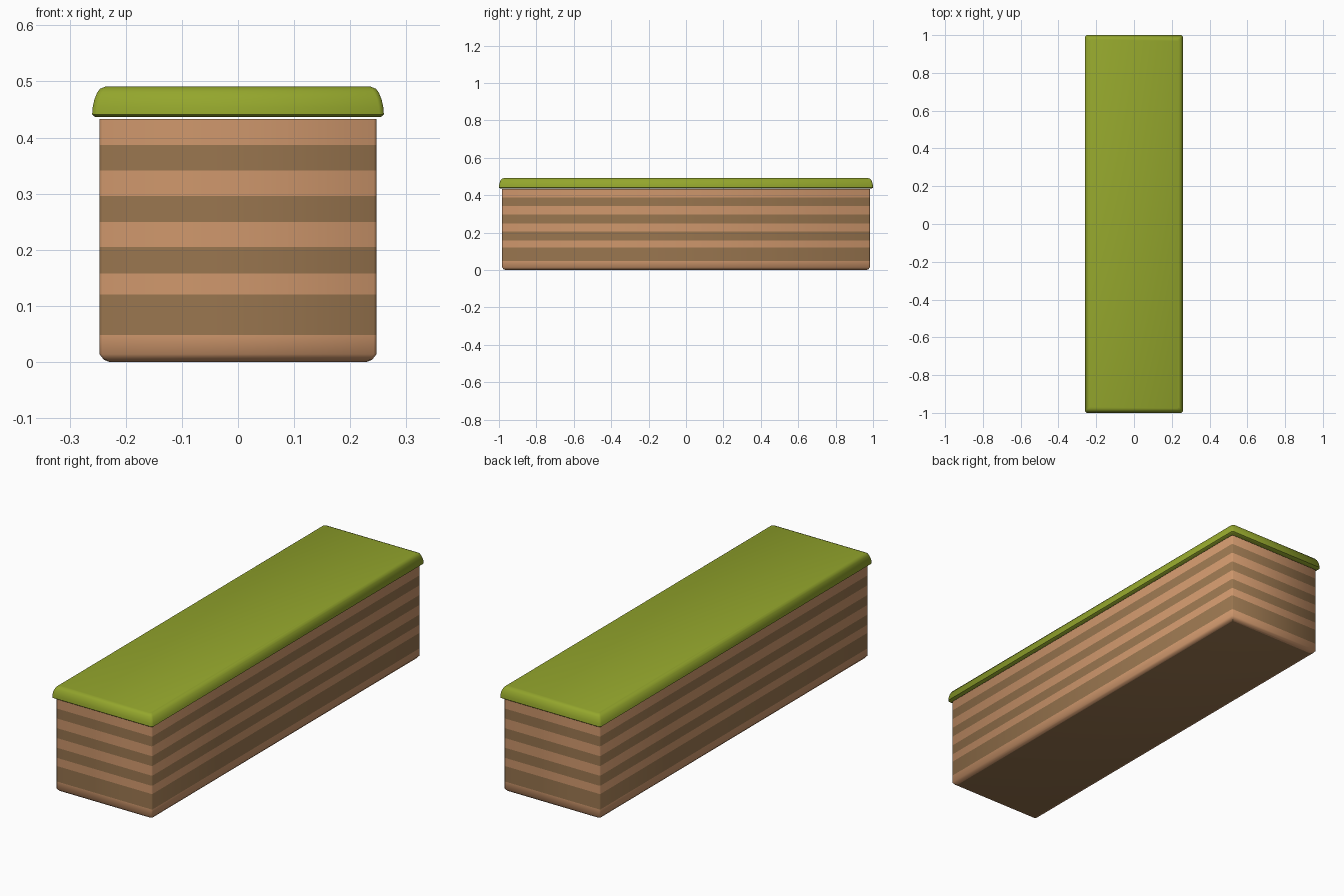
import bpy
import bmesh
import math

cube = bpy.data.objects.get("Cube")
if cube:
    bpy.data.objects.remove(cube, do_unlink=True)


def material(name, rgb):
    mat = bpy.data.materials.new(name)
    mat.use_nodes = True
    colour = (*[(c / 255) ** 2.2 for c in rgb], 1)
    mat.diffuse_color = colour
    bsdf = mat.node_tree.nodes["Principled BSDF"]
    bsdf.inputs["Base Color"].default_value = colour
    return mat


def chamfered_rect(hx, hy, c):
    """Outline of a rectangle with cut corners, counter-clockwise."""
    return [(hx, c - hy), (hx, hy - c), (hx - c, hy), (c - hx, hy),
            (-hx, hy - c), (-hx, c - hy), (c - hx, -hy), (hx - c, -hy)]


def stacked_block(name, hx, hy, chamfer, profile, mats, pick, angle):
    """Loft cut-corner rectangles through (height, inset) pairs and cap both ends."""
    bm = bmesh.new()
    rings = []
    for z, inset in profile:
        outline = chamfered_rect(hx - inset, hy - inset, chamfer)
        rings.append([bm.verts.new((x, y, z)) for x, y in outline])
    for low, high in zip(rings, rings[1:]):
        for i in range(len(low)):
            j = (i + 1) % len(low)
            bm.faces.new((low[i], low[j], high[j], high[i]))
    bm.faces.new(rings[0][::-1])
    bm.faces.new(rings[-1])
    bm.normal_update()
    for face in bm.faces:
        face.material_index = pick(face)
    mesh = bpy.data.meshes.new(name)
    bm.to_mesh(mesh)
    bm.free()
    for mat in mats:
        mesh.materials.append(mat)
    obj = bpy.data.objects.new(name, mesh)
    bpy.context.collection.objects.link(obj)
    bpy.ops.object.select_all(action='DESELECT')
    obj.select_set(True)
    bpy.context.view_layer.objects.active = obj
    bpy.ops.object.shade_smooth_by_angle(angle=math.radians(angle))
    return obj


tan = material("light_earth", (206, 150, 108))
brown = material("dark_earth", (152, 117, 80))
green = material("grass_green", (146, 164, 48))

# Earth body: rounded foot, then alternating strata
strata = [0.048, 0.12, 0.158, 0.205, 0.25, 0.296, 0.341, 0.387, 0.433]
foot = [(0, 0.018), (0.004, 0.008), (0.014, 0)]


def stratum(face):
    if face.normal.z < -0.95:
        return 1
    z = face.calc_center_median().z
    return sum(z > level for level in strata) % 2


stacked_block("earth_body", 0.247, 0.983, 0.005,
              foot + [(z, 0) for z in strata], [tan, brown], stratum, 50)

# Grass slab: overhanging cap with rounded shoulders
shoulder = [(0.437, 0.005), (0.441, 0), (0.454, 0.001), (0.468, 0.004),
            (0.48, 0.009), (0.487, 0.014), (0.491, 0.024)]
stacked_block("grass_cap", 0.26, 1.0, 0.008, shoulder, [green], lambda f: 0, 50)
